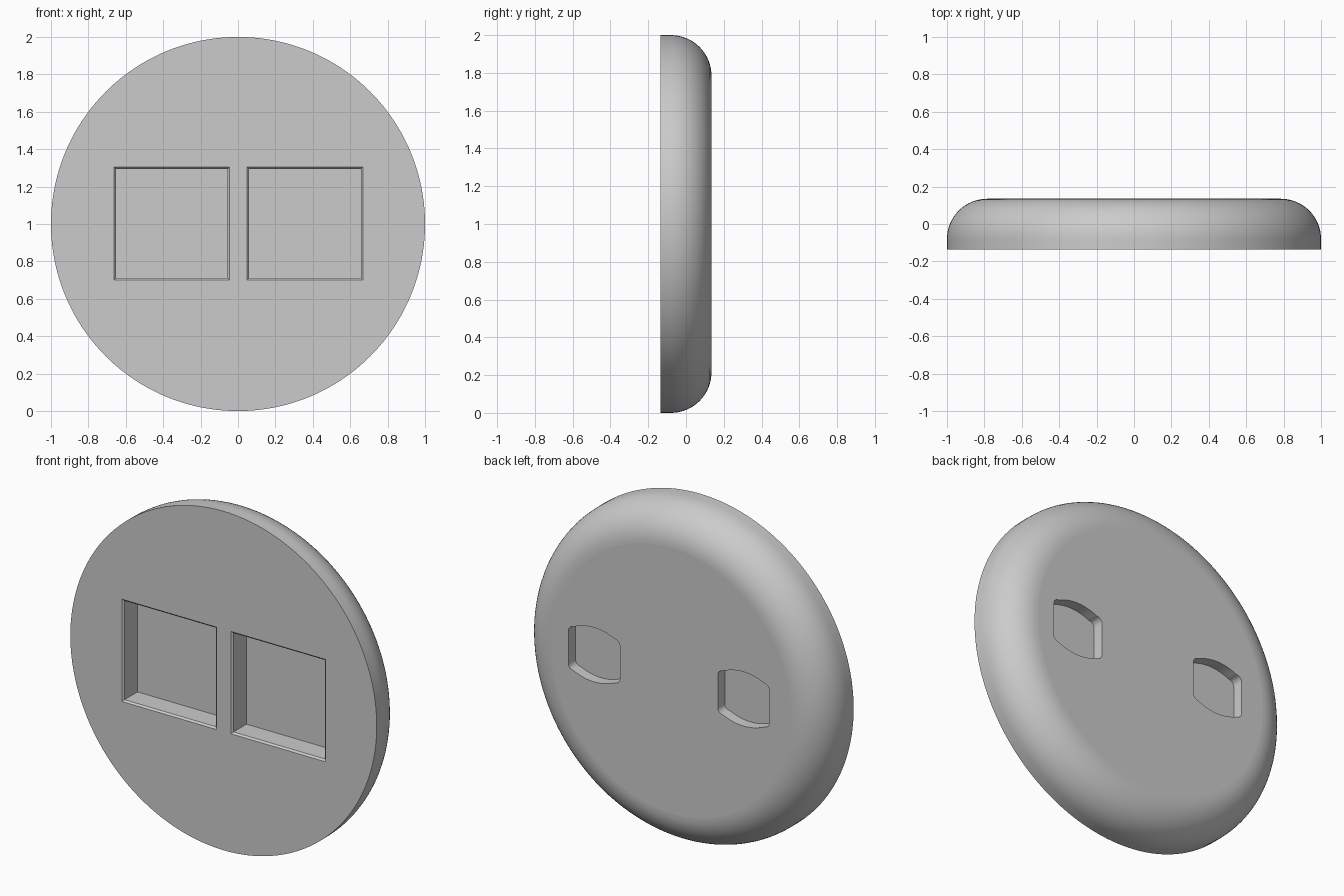
import bpy
import bmesh
import math
from mathutils import Matrix, Vector

cube = bpy.data.objects.get("Cube")
if cube:
    bpy.data.objects.remove(cube, do_unlink=True)

FRONT, BACK = -0.135, 0.135
ROUND = 0.215

grey = bpy.data.materials.new("plain_grey")
grey.use_nodes = True
colour = (0.6, 0.6, 0.6, 1)
grey.diffuse_color = colour
grey.node_tree.nodes["Principled BSDF"].inputs["Base Color"].default_value = colour


def add_object(name, bm):
    bmesh.ops.recalc_face_normals(bm, faces=bm.faces)
    mesh = bpy.data.meshes.new(name)
    bm.to_mesh(mesh)
    bm.free()
    mesh.materials.append(grey)
    obj = bpy.data.objects.new(name, mesh)
    bpy.context.collection.objects.link(obj)
    return obj


def loft(name, rings):
    """Closed solid through rings of points that share one point count."""
    bm = bmesh.new()
    loops = [[bm.verts.new(p) for p in ring] for ring in rings]
    for a, b in zip(loops, loops[1:]):
        for i in range(len(a)):
            j = (i + 1) % len(a)
            bm.faces.new((a[i], a[j], b[j], b[i]))
    bm.faces.new(loops[0])
    bm.faces.new(loops[-1])
    return add_object(name, bm)


def circle(radius, y, count=160):
    turn = 2 * math.pi / count
    return [(radius * math.cos(i * turn), y, 1 + radius * math.sin(i * turn))
            for i in range(count)]


def rectangle(x, z, half_w, half_h, y):
    return [(x + sx * half_w, y, z + sz * half_h)
            for sx, sz in ((-1, -1), (1, -1), (1, 1), (-1, 1))]


def barrel(x, z, y, half_w=0.168, side_h=0.13, mid_h=0.16, fillet=0.035):
    """Slot outline: straight sides, bowed top and bottom, rounded corners."""
    quarter = []
    for i in range(7):
        a = math.radians(15 * i)
        quarter.append((half_w - fillet + fillet * math.cos(a),
                        side_h - fillet + fillet * math.sin(a)))
    edge = half_w - fillet
    for i in range(1, 9):
        t = 1 - i / 8
        quarter.append((edge * t, side_h + (mid_h - side_h) * (1 - t * t)))
    half = quarter + [(-u, v) for u, v in quarter[-2::-1]]
    outline = half + [(-u, -v) for u, v in half]
    return [(x + u, y, z + v) for u, v in outline]


# Round body: flat front, generously rounded back rim
rings = [circle(1, FRONT)]
for i in range(17):
    a = math.pi / 2 * i / 16
    rings.append(circle(1 - ROUND + ROUND * math.cos(a),
                        BACK - ROUND + ROUND * math.sin(a)))
body = loft("round_body", rings)

cutters = []

# Two square front pockets with a small chamfered lip
for x in (-0.354, 0.358):
    half_w, half_h, z, lip = 0.309, 0.302, 1.002, 0.01
    cutters.append(loft("front_pocket_cutter", [
        rectangle(x, z, half_w + lip, half_h + lip, FRONT - lip),
        rectangle(x, z, half_w - lip, half_h - lip, FRONT + lip),
        rectangle(x, z, half_w - lip, half_h - lip, FRONT + 0.13)]))

# Two rounded back slots
for x in (-0.47, 0.505):
    cutters.append(loft("back_slot_cutter", [
        barrel(x, 1.018, BACK - 0.065), barrel(x, 1.018, BACK + 0.05)]))

for cutter in cutters:
    cutter.hide_render = True
    cut = body.modifiers.new("cut", "BOOLEAN")
    cut.operation = "DIFFERENCE"
    cut.solver = "EXACT"
    cut.object = cutter

# Bake the cuts, then drop the cutters
graph = bpy.context.evaluated_depsgraph_get()
baked = bpy.data.meshes.new_from_object(body.evaluated_get(graph))
body.modifiers.clear()
body.data = baked
for cutter in cutters:
    bpy.data.objects.remove(cutter, do_unlink=True)

# Smooth rim, crisp edges, truly flat front and back
bpy.ops.object.select_all(action="DESELECT")
body.select_set(True)
bpy.context.view_layer.objects.active = body
bpy.ops.object.shade_smooth_by_angle(angle=math.radians(30))
for face in body.data.polygons:
    if abs(face.normal.y) > 0.9999:
        face.use_smooth = False
